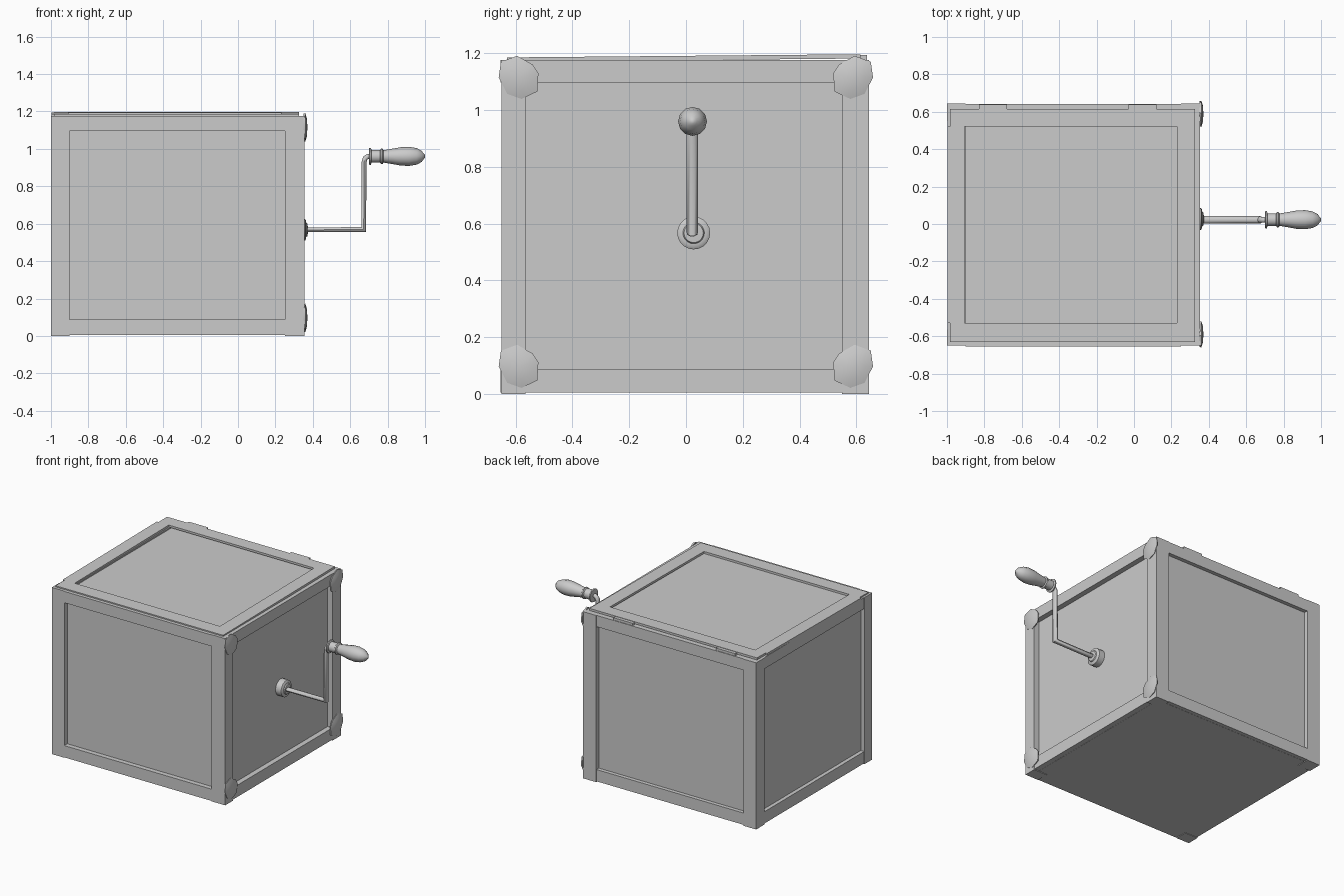
import bpy, bmesh, math
from mathutils import Matrix, Vector

if "Cube" in bpy.data.objects:
    bpy.data.objects.remove(bpy.data.objects["Cube"], do_unlink=True)

grey = bpy.data.materials.new("plain_grey")
grey.use_nodes = True
grey.diffuse_color = (0.6, 0.6, 0.6, 1)
grey.node_tree.nodes["Principled BSDF"].inputs["Base Color"].default_value = (0.6, 0.6, 0.6, 1)


def finish(name, bm, smooth=None):
    bmesh.ops.recalc_face_normals(bm, faces=bm.faces)
    me = bpy.data.meshes.new(name)
    bm.to_mesh(me)
    bm.free()
    me.materials.append(grey)
    ob = bpy.data.objects.new(name, me)
    bpy.context.collection.objects.link(ob)
    if smooth:
        bpy.ops.object.select_all(action="DESELECT")
        ob.select_set(True)
        bpy.context.view_layer.objects.active = ob
        bpy.ops.object.shade_smooth_by_angle(angle=math.radians(smooth))
    return ob


def box(name, x, y, z, tilt=0):
    bm = bmesh.new()
    size = Vector((x[1] - x[0], y[1] - y[0], z[1] - z[0]))
    mid = Vector((sum(x), sum(y), sum(z))) / 2
    bmesh.ops.create_cube(bm, size=1, matrix=Matrix.Translation(mid) @ Matrix.Diagonal(size).to_4x4())
    if tilt:
        for v in bm.verts:
            v.co.z += tilt * v.co.y
    return finish(name, bm)


def lathe(name, profile, y, z, sides, smooth):
    # Profile of (x, radius) turned about an axis along x
    bm = bmesh.new()
    rings = []
    for x, r in profile:
        rings.append([bm.verts.new((x, y + r * math.cos(a), z + r * math.sin(a)))
                      for a in (math.tau * i / sides for i in range(sides))])
    for a, b in zip(rings, rings[1:]):
        for i in range(sides):
            j = (i + 1) % sides
            bm.faces.new((a[i], a[j], b[j], b[i]))
    bm.faces.new(rings[0])
    bm.faces.new(rings[-1])
    return finish(name, bm, smooth)


# Box panels, recessed behind the frame
L, R, F, B, H = -1.0, 0.355, -0.65, 0.645, 1.177
box("box_panels", (L + 0.03, R - 0.04), (F + 0.03, B - 0.03), (0.004, 1.168))

# Corner posts and the rails between them
wide_x, wide_y = (-0.9, 0.25), (-0.565, 0.55)
for xs, sx in (((L, wide_x[0]), "right"), ((wide_x[1], R), "left")):
    for ys, sy in (((F, wide_y[0]), "front"), ((wide_y[1], B), "back")):
        box(f"post_{sy}_{sx}", xs, ys, (0, H))
for zs, sz in (((0.005, 0.088), "bottom"), ((1.097, H), "top")):
    box(f"rail_front_{sz}", wide_x, (F - 0.004, wide_y[0]), zs)
    box(f"rail_back_{sz}", wide_x, (wide_y[1], B - 0.003), zs)
    box(f"rail_right_{sz}", (L + 0.003, wide_x[0]), wide_y, zs)
    box(f"rail_left_{sz}", (wide_x[1], R - 0.003), wide_y, zs)

# Lid frame, tilted slightly up toward the hinges
tilt, lid_z = 0.009, (1.176, 1.191)
box("lid_rail_front", (-0.985, 0.325), (-0.63, -0.53), lid_z, tilt)
box("lid_rail_back", (-0.985, 0.325), (0.52, 0.615), lid_z, tilt)
box("lid_rail_right", (-0.998, -0.905), (-0.53, 0.52), lid_z, tilt)
box("lid_rail_left", (0.23, 0.325), (-0.53, 0.52), lid_z, tilt)

# Hinge plates behind the lid
for i, x in enumerate((-0.83, -0.03)):
    box(f"hinge_{i + 1}", (x, x + 0.15), (0.61, 0.638), (1.17, 1.194))

# Faceted corner caps on the crank side
outline = [(-0.07, 0), (-0.062, 0.055), (-0.005, 0.076), (0.05, 0.045),
           (0.07, 0.015), (0.066, -0.05), (0.01, -0.076), (-0.04, -0.058)]
for sy, cy, ny in ((1, -0.59, "front"), (-1, 0.589, "back")):
    for cz, nz in ((0.097, "bottom"), (1.115, "top")):
        bm = bmesh.new()
        rings = [[bm.verts.new((x, cy + sy * s * p, cz + s * q)) for p, q in outline]
                 for x, s in ((R - 0.004, 0.96), (R + 0.005, 1), (R + 0.014, 0.6))]
        for a, b in zip(rings, rings[1:]):
            for i in range(len(outline)):
                j = (i + 1) % len(outline)
                bm.faces.new((a[i], a[j], b[j], b[i]))
        bm.faces.new(rings[0])
        tip = bm.verts.new((R + 0.016, cy, cz))
        for i in range(len(outline)):
            bm.faces.new((rings[-1][i], rings[-1][i - 1], tip))
        finish(f"corner_cap_{ny}_{nz}", bm, 40)

# Stepped collar around the crank shaft
lathe("crank_collar", [(R - 0.045, 0.058), (R + 0.003, 0.058), (R + 0.009, 0.05), (R + 0.01, 0.038),
                       (R + 0.017, 0.034), (R + 0.018, 0.02)], 0.027, 0.567, 20, 35)

# Bent crank rod, flattened section: wide across y, thin in its bend plane
path = [(0.33, 0.567), (0.672, 0.569), (0.674, 0.93), (0.68, 0.95), (0.693, 0.96), (0.72, 0.96)]
bm = bmesh.new()
sides, rings = 10, []
for k, (x, z) in enumerate(path):
    p = Vector((x, z))
    d0 = (p - Vector(path[k - 1])).normalized() if k else None
    d1 = (Vector(path[k + 1]) - p).normalized() if k < len(path) - 1 else None
    t = ((d0 or d1) + (d1 or d0)).normalized()
    n = Vector((-t.y, t.x)) * 0.0135 / max(0.5, t.dot(d1 or d0))
    w = 0.02 if k < 3 else 0.015
    rings.append([bm.verts.new((x + n.x * math.sin(a), 0.022 + w * math.cos(a), z + n.y * math.sin(a)))
                  for a in (math.tau * i / sides for i in range(sides))])
for a, b in zip(rings, rings[1:]):
    for i in range(sides):
        j = (i + 1) % sides
        bm.faces.new((a[i], a[j], b[j], b[i]))
bm.faces.new(rings[0])
bm.faces.new(rings[-1])
finish("crank_rod", bm, 40)

# Turned grip
lathe("crank_grip", [(0.7, 0.03), (0.702, 0.046), (0.71, 0.046), (0.714, 0.034), (0.76, 0.034),
                     (0.765, 0.041), (0.773, 0.041), (0.778, 0.033), (0.82, 0.04), (0.87, 0.049),
                     (0.915, 0.051), (0.955, 0.044), (0.982, 0.03), (0.992, 0.016), (1.0, 0.008)],
      0.023, 0.96, 12, 50)
